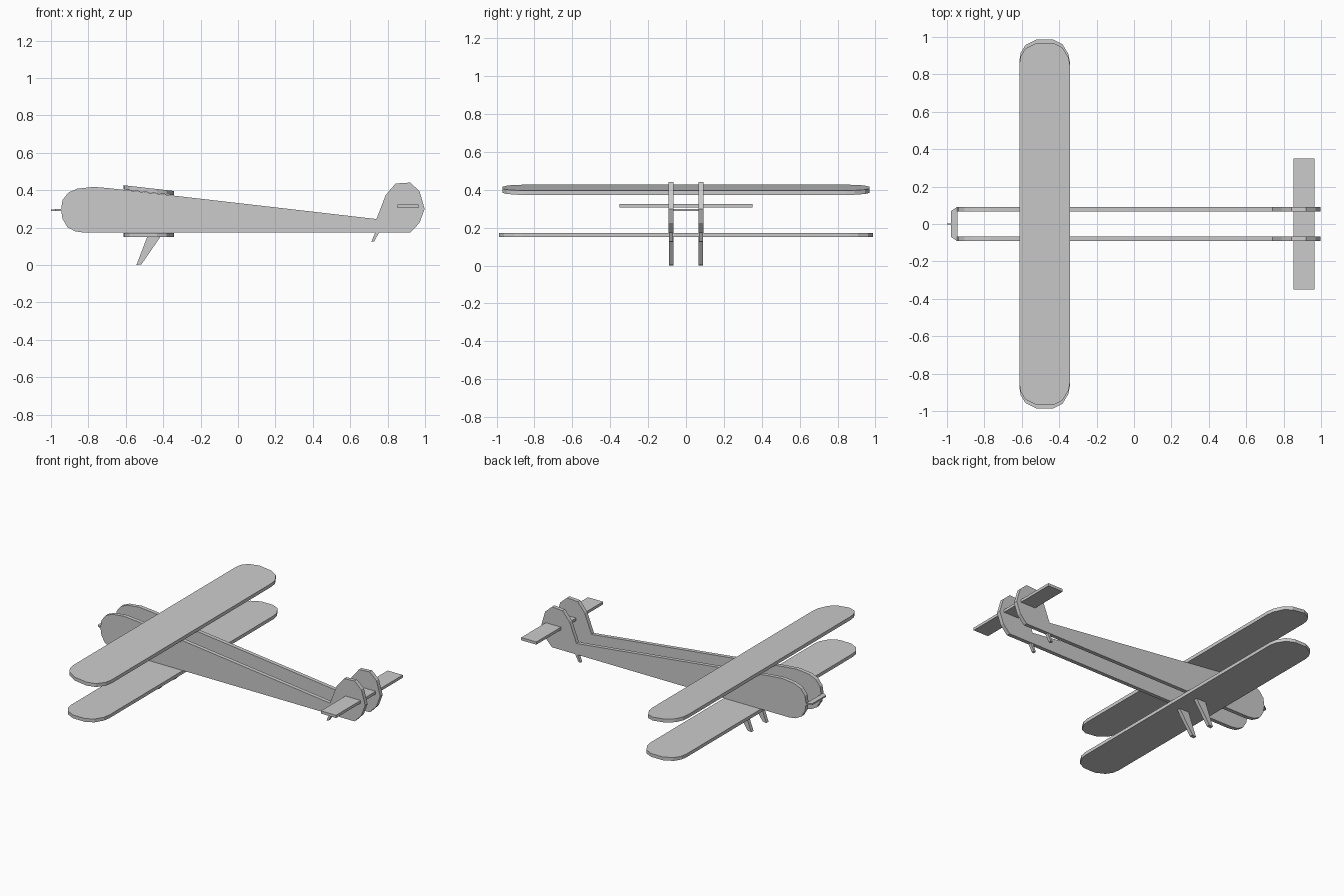
import bpy, bmesh
from mathutils import Vector

if "Cube" in bpy.data.objects:
    bpy.data.objects.remove(bpy.data.objects["Cube"])


def prism(name, base, offset):
    """Extrude a flat polygon along an offset vector."""
    bm = bmesh.new()
    face = bm.faces.new([bm.verts.new(p) for p in base])
    new = bmesh.ops.extrude_face_region(bm, geom=[face])["geom"]
    bmesh.ops.translate(bm, vec=Vector(offset),
                        verts=[v for v in new if isinstance(v, bmesh.types.BMVert)])
    bmesh.ops.recalc_face_normals(bm, faces=bm.faces)
    mesh = bpy.data.meshes.new(name)
    bm.to_mesh(mesh)
    bm.free()
    obj = bpy.data.objects.new(name, mesh)
    bpy.context.collection.objects.link(obj)
    return obj


def side_plates(name, profile, thick):
    """Pair of upright plates from an x-z profile."""
    for label, y in (("right", -0.079), ("left", 0.079)):
        prism(label + "_" + name, [(x, y - thick / 2, z) for x, z in profile], (0, thick, 0))


def flat_plate(name, half, z_front, z_back, x0, x1, thick):
    """Mirrored x-y outline, tilted from z_front to z_back."""
    outline = half + [(x, -y) for x, y in reversed(half)]
    pts = [(x, y, z_front + (z_back - z_front) * (x - x0) / (x1 - x0)) for x, y in outline]
    return prism(name, pts, (0, 0, thick))


# Fuselage sides with rounded nose and tail fin
side_plates("fuselage_side", [
    (-0.82, 0.173), (-0.87, 0.18), (-0.912, 0.203), (-0.938, 0.246), (-0.946, 0.297),
    (-0.938, 0.348), (-0.906, 0.388), (-0.86, 0.408), (-0.77, 0.418), (-0.68, 0.41),
    (0.74, 0.246), (0.79, 0.374), (0.842, 0.436), (0.92, 0.441), (0.97, 0.396),
    (0.998, 0.30), (0.97, 0.225), (0.92, 0.173)], 0.026)

# Landing gear legs and tail skids
side_plates("landing_leg", [(-0.484, 0.155), (-0.412, 0.155), (-0.516, 0.004), (-0.543, 0.0)], 0.024)
side_plates("tail_skid", [(0.735, 0.178), (0.756, 0.178), (0.728, 0.126), (0.713, 0.124)], 0.02)


# Wings with rounded tips
def wing_half(span):
    tip = [(-0.613, 0.115), (-0.606, 0.072), (-0.58, 0.03), (-0.52, 0.0),
           (-0.434, 0.0), (-0.383, 0.025), (-0.35, 0.08), (-0.342, 0.125)]
    return [(x, span - d) for x, d in tip]


flat_plate("lower_wing", wing_half(0.987), 0.15, 0.15, -0.613, -0.342, 0.022)
flat_plate("upper_wing", wing_half(0.969), 0.404, 0.373, -0.613, -0.342, 0.023)

# Tailplane
flat_plate("tailplane", [(0.854, 0.35), (0.965, 0.35)], 0.306, 0.306, 0.854, 0.965, 0.018)

# Nose crossbar and its small pointed stub
flat_plate("nose_crossbar", [(-0.978, 0.07), (-0.945, 0.092)], 0.289, 0.289, -0.978, -0.945, 0.01)
flat_plate("nose_stub", [(-1.0, 0.004), (-0.975, 0.004)], 0.29, 0.29, -1.0, -0.975, 0.008)
